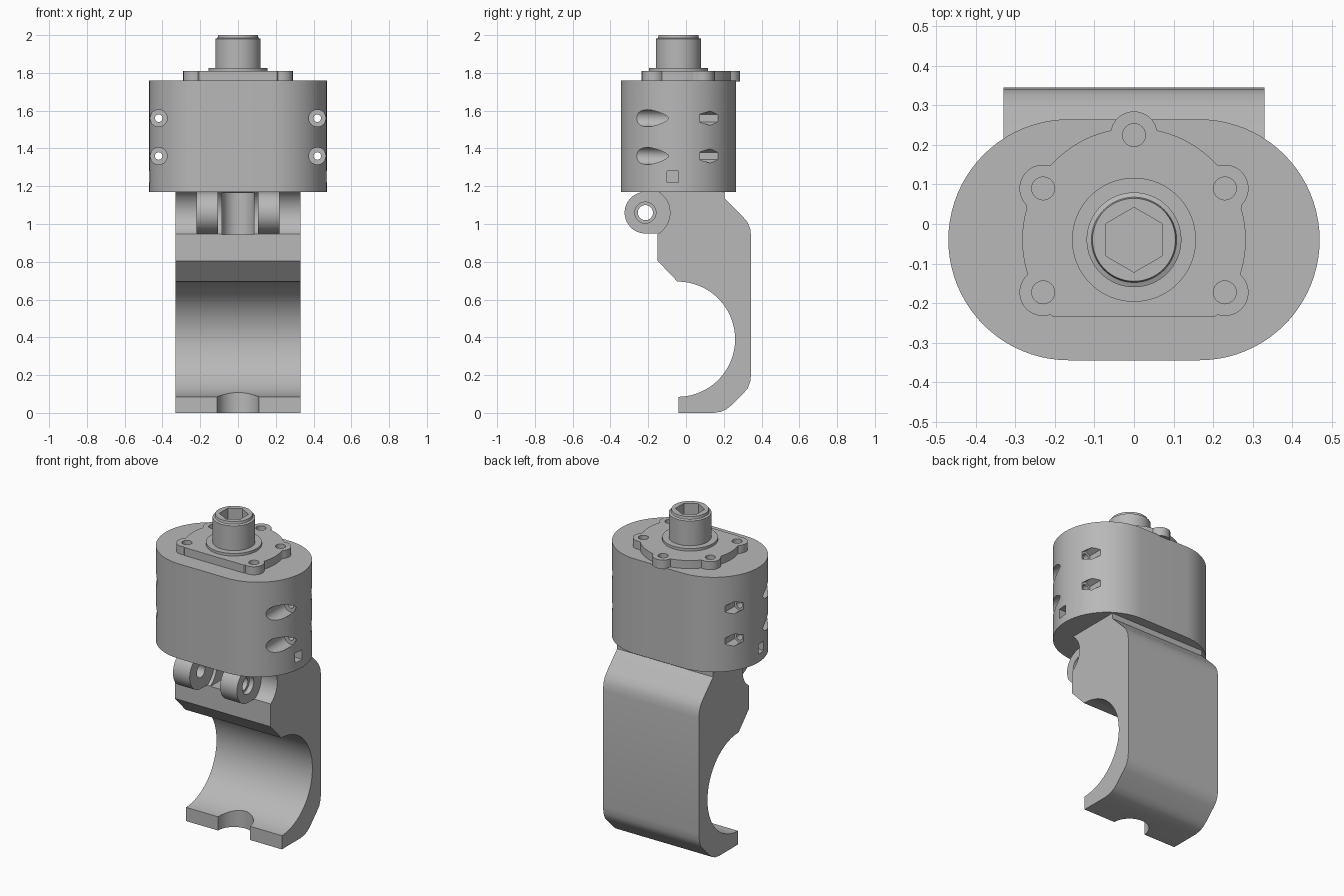
import bpy, bmesh
from math import cos, sin, pi, sqrt, radians

if "Cube" in bpy.data.objects:
    bpy.data.objects.remove(bpy.data.objects["Cube"])

grey = bpy.data.materials.new("plain grey")
grey.use_nodes = True
colour = (0.48, 0.48, 0.48, 1)
grey.diffuse_color = colour
grey.node_tree.nodes["Principled BSDF"].inputs["Base Color"].default_value = colour

AXIS_Y = -0.04   # shaft axis


def arc(cx, cy, r, start, end, n=24):
    angles = [radians(start + (end - start) * i / n) for i in range(n + 1)]
    return [(cx + r * cos(a), cy + r * sin(a)) for a in angles]


def circle(cx, cy, r, n=40, turn=0):
    return arc(cx, cy, r, turn, turn + 360, n)[:-1]


def box(a0, a1, b0, b1):
    return [(a0, b0), (a1, b0), (a1, b1), (a0, b1)]


def prism(name, outline, axis, lo, hi):
    """Extrude a 2D outline along an axis."""
    place = {"x": lambda a, b, t: (t, a, b),
             "y": lambda a, b, t: (a, t, b),
             "z": lambda a, b, t: (a, b, t)}[axis]
    bm = bmesh.new()
    base = bm.faces.new([bm.verts.new(place(a, b, lo)) for a, b in outline])
    new = bmesh.ops.extrude_face_region(bm, geom=[base])["geom"]
    shift = place(0, 0, hi - lo)
    bmesh.ops.translate(bm, vec=shift,
                        verts=[v for v in new if isinstance(v, bmesh.types.BMVert)])
    bmesh.ops.recalc_face_normals(bm, faces=bm.faces)
    return finish(name, bm)


def turned(name, profile, n=64):
    """Revolve a radius/height profile around the shaft axis."""
    bm = bmesh.new()
    rings = [[bm.verts.new((x, y, z)) for x, y in circle(0, AXIS_Y, r, n)]
             for r, z in profile]
    for a, b in zip(rings, rings[1:]):
        for i in range(n):
            j = (i + 1) % n
            bm.faces.new((a[i], a[j], b[j], b[i]))
    bm.faces.new(rings[0])
    bm.faces.new(rings[-1])
    bmesh.ops.recalc_face_normals(bm, faces=bm.faces)
    return finish(name, bm)


def finish(name, bm):
    mesh = bpy.data.meshes.new(name)
    bm.to_mesh(mesh)
    bm.free()
    mesh.materials.append(grey)
    obj = bpy.data.objects.new(name, mesh)
    bpy.context.collection.objects.link(obj)
    return obj


def activate(obj):
    bpy.ops.object.select_all(action="DESELECT")
    obj.select_set(True)
    bpy.context.view_layer.objects.active = obj


def cut(obj, *cutters):
    activate(obj)
    for c in cutters:
        c.hide_render = True
        mod = obj.modifiers.new("cut", "BOOLEAN")
        mod.operation = "DIFFERENCE"
        mod.solver = "EXACT"
        mod.object = c
        bpy.ops.object.modifier_apply(modifier=mod.name)
        bpy.data.objects.remove(c)


def smooth(obj):
    activate(obj)
    bpy.ops.object.shade_smooth_by_angle(angle=radians(28))


# Housing: rounded block with bolt bores, nut pockets and side windows
housing = prism("housing", arc(0.165, AXIS_Y, 0.305, -90, 90, 40)
                + arc(-0.165, AXIS_Y, 0.305, 90, 270, 40), "z", 1.17, 1.76)
for s in (-1, 1):
    x = s * 0.42
    for z in (1.36, 1.56):
        cut(housing,
            prism("bore", circle(x, z, 0.045), "y", -0.5, -0.08),
            prism("nut_pocket", circle(x, z, 0.038, 6, 30), "y", 0.075, 0.5),
            prism("bolt_hole", circle(x, z, 0.02, 20), "y", -0.2, 0.2))
    cut(housing, prism("window", box(-0.1, -0.04, 1.22, 1.28), "x",
                       *sorted((s * 0.4, s * 0.6))))
smooth(housing)

# Cover plate: disc with a flat front edge and five screw ears
ears = [(0, 0.225), (0.23, 0.09), (-0.23, 0.09), (0.23, -0.173), (-0.23, -0.173)]


def plate_radius(a):
    r = 0.283
    if sin(a) < 0:
        r = min(r, 0.195 / max(-sin(a), 0.01))
    for ex, ey in ears:
        along = ex * cos(a) + (ey - AXIS_Y) * sin(a)
        off = ex * sin(a) - (ey - AXIS_Y) * cos(a)
        if abs(off) < 0.06 and along > 0:
            r = max(r, along + sqrt(0.06 ** 2 - off ** 2))
    return r


angles = [2 * pi * i / 240 for i in range(240)]
plate = prism("cover_plate", [(plate_radius(a) * cos(a), AXIS_Y + plate_radius(a) * sin(a))
                              for a in angles], "z", 1.755, 1.81)
for ex, ey in ears:
    cut(plate, prism("screw_hole", circle(ex, ey, 0.029, 24), "z", 1.765, 1.9))
smooth(plate)

# Flange ring and hollow hex shaft
collar = turned("shaft_collar", [(0.157, 1.80), (0.157, 1.826), (0.1, 1.826)])
smooth(collar)
shaft = turned("output_shaft", [(0.12, 1.81), (0.12, 1.98), (0.108, 1.985), (0.105, 2.0)])
cut(shaft, prism("hex_socket", circle(0, AXIS_Y, 0.082, 6, 30), "z", 1.86, 2.1))
smooth(shaft)

# Clamp half: hooked profile with a round saddle and a hinge clearance
HINGE = (-0.215, 1.06)
profile = [(0.205, 1.17), (0.205, 1.135), (0.30, 1.04)]
profile += [(0.325, 1.01), (0.34, 0.975), (0.345, 0.93), (0.345, 0.21)]
profile += [(0.34, 0.165), (0.327, 0.13), (0.305, 0.105), (0.24, 0.04)]
profile += [(0.215, 0.02), (0.185, 0.006), (0.145, 0), (-0.04, 0)]
profile += arc(-0.045, 0.39, 0.305, -89, 90, 48)
profile += [(-0.15, 0.805), (-0.15, 0.947)]
profile += arc(*HINGE, 0.13, -59, 57, 24)
clamp = prism("clamp", profile + [(-0.144, 1.17)], "x", -0.33, 0.33)
cut(clamp,
    prism("driver_notch", circle(0, AXIS_Y, 0.11, 48), "z", -0.1, 0.3),
    prism("screw_slot", arc(0, AXIS_Y, 0.085, 0, 180, 24)
          + [(-0.085, -0.4), (0.085, -0.4)], "z", 0.945, 1.165))
smooth(clamp)

# Hinge lugs on either side of the slot
lug_outline = arc(*HINGE, 0.11, 90, 270, 32) + [(-0.05, 0.95), (-0.05, 1.17)]
for s, side in ((1, "left"), (-1, "right")):
    lug = prism("hinge_lug_" + side, lug_outline, "x", *sorted((s * 0.105, s * 0.22)))
    cut(lug,
        prism("pin_hole", circle(*HINGE, 0.04), "x", -0.4, 0.4),
        prism("pin_recess", circle(*HINGE, 0.056), "x", *sorted((s * 0.19, s * 0.4))))
    smooth(lug)
